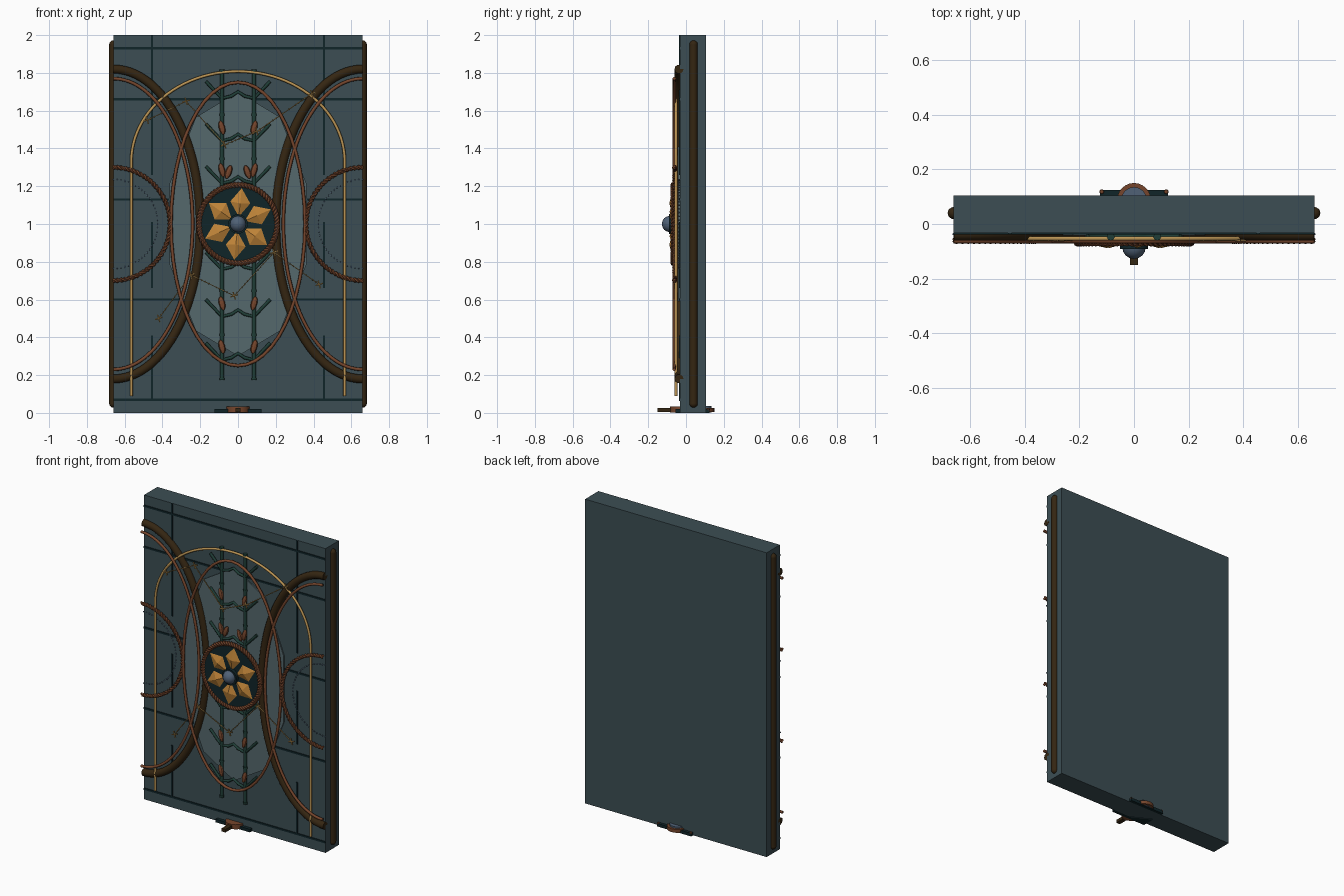
import bpy, bmesh
from math import sin, cos, pi, radians, hypot
from mathutils import Vector, Matrix

cube = bpy.data.objects.get("Cube")
if cube:
    bpy.data.objects.remove(cube, do_unlink=True)


def material(name, r, g, b):
    m = bpy.data.materials.new(name)
    m.use_nodes = True
    m.diffuse_color = (r, g, b, 1)
    m.node_tree.nodes["Principled BSDF"].inputs["Base Color"].default_value = (r, g, b, 1)
    return m


slate = material("slate teal", .045, .076, .088)
glass = material("pale glass", .09, .138, .15)
ink = material("dark teal", .005, .018, .022)
brown = material("dark brown", .035, .019, .006)
copper = material("copper", .18, .06, .025)
gold = material("pale gold", .5, .3, .09)
amber = material("amber", .52, .23, .04)
green = material("bamboo green", .014, .048, .038)
steel = material("blue steel", .08, .12, .18)


def finish(name, bm, mat, smooth=False):
    me = bpy.data.meshes.new(name)
    bmesh.ops.recalc_face_normals(bm, faces=bm.faces)
    bm.to_mesh(me)
    bm.free()
    me.materials.append(mat)
    ob = bpy.data.objects.new(name, me)
    bpy.context.collection.objects.link(ob)
    if smooth:
        bpy.ops.object.select_all(action='DESELECT')
        ob.select_set(True)
        bpy.context.view_layer.objects.active = ob
        bpy.ops.object.shade_smooth_by_angle(angle=radians(40))
    return ob


def box(name, lo, hi, mat):
    bm = bmesh.new()
    size = Vector(hi) - Vector(lo)
    mid = (Vector(hi) + Vector(lo)) / 2
    bmesh.ops.create_cube(bm, size=1, matrix=Matrix.Translation(mid) @ Matrix.Diagonal((*size, 1)))
    return finish(name, bm, mat)


def ball(name, loc, scale, mat, seg=16):
    bm = bmesh.new()
    bmesh.ops.create_uvsphere(bm, u_segments=seg, v_segments=seg // 2, radius=1,
                              matrix=Matrix.Translation(loc) @ Matrix.Diagonal((*scale, 1)))
    return finish(name, bm, mat, True)


def disc(name, loc, r, depth, mat, seg=32, stretch=1, turn=0, upright=True):
    bm = bmesh.new()
    tilt = Matrix.Rotation(pi / 2, 4, 'X') if upright else Matrix()
    m = Matrix.Translation(loc) @ Matrix.Diagonal((1, 1, stretch, 1)) @ tilt @ Matrix.Rotation(turn, 4, 'Z')
    bmesh.ops.create_cone(bm, cap_ends=True, segments=seg, radius1=r, radius2=r, depth=depth, matrix=m)
    return finish(name, bm, mat, seg > 12)


def tube(name, paths, r, mat, res=2, closed=False):
    cu = bpy.data.curves.new(name, 'CURVE')
    cu.dimensions = '3D'
    cu.bevel_depth = r
    cu.bevel_resolution = res
    cu.use_fill_caps = True
    for path in paths:
        sp = cu.splines.new('POLY')
        sp.points.add(len(path) - 1)
        for p, co in zip(sp.points, path):
            p.co = (*co, 1)
        sp.use_cyclic_u = closed
    cu.materials.append(mat)
    ob = bpy.data.objects.new(name, cu)
    bpy.context.collection.objects.link(ob)
    bpy.ops.object.select_all(action='DESELECT')
    ob.select_set(True)
    bpy.context.view_layer.objects.active = ob
    bpy.ops.object.convert(target='MESH')
    bpy.ops.object.shade_smooth_by_angle(angle=radians(50))
    return ob


def oval(cx, cz, y, rx, rz, a0=0, a1=360, n=48):
    steps = [radians(a0 + (a1 - a0) * i / n) for i in range(n + 1)]
    return [(cx + rx * cos(a), y, cz + rz * sin(a)) for a in steps]


def rope(name, cx, y, r, a0, a1, twists, thick):
    # two strands wound around each other along an arc
    n = twists * 8
    strands = []
    for phase in (0, pi):
        path = []
        for i in range(n + 1):
            a = radians(a0 + (a1 - a0) * i / n)
            t = 2 * pi * twists * i / n + phase
            rr = r + thick * .5 * cos(t)
            path.append((cx + rr * cos(a), y + thick * .5 * sin(t), 1 + rr * sin(a)))
        strands.append(path)
    return tube(name, strands, thick * .6, copper, 1)


# door slab and thin inlaid strips
box("door_slab", (-.66, -.033, 0), (.66, .105, 2), slate)
for z in (.07, .6, 1.66, 1.93):
    box("cross_strip", (-.66, -.038, z - .006), (.66, -.03, z + .006), ink)
for s in (-1, 1):
    x0, x1 = sorted((s * .295, s * .66))
    box("short_strip", (x0, -.038, 1.124), (x1, -.03, 1.136), ink)
    for z0, z1 in ((.07, .41), (.66, 1.01), (1.26, 2)):
        box("upright_strip", (s * .455 - .006, -.038, z0), (s * .455 + .006, -.03, z1), ink)

# ten-sided glass panel
disc("glass_panel", (0, -.037, 1), .38, .009, glass, 10, 1.84)

# side features: edge rods, large half ovals, small half circles
for s in (-1, 1):
    tube("edge_rod", [[(s * .66, .04, .05), (s * .66, .04, 1.95)]], .022, brown, 3)
    for z in (.05, 1.95):
        ball("rod_end", (s * .66, .04, z), (.022, .022, .022), brown)
    a0, a1 = (-90, 90) if s < 0 else (90, 270)
    tube("large_half_oval", [oval(s * .66, 1, -.037, .46, .82, a0, a1)], .024, brown, 3)
    tube("copper_half_oval", [oval(s * .66, 1, -.062, .42, .77, a0, a1)], .009, copper)
    rope("rope_half_circle", s * .66, -.06, .3, a0, a1, 22, .012)
    for p in oval(s * .66, 1, -.037, .235, .235, a0, a1, 36):
        ball("bead", p, (.005, .005, .005), steel, 6)
tube("centre_oval", [oval(0, 1, -.062, .355, .75)[:-1]], .009, copper, closed=True)

# golden arch
arch = [(.565, -.053, .09)] + oval(0, 1.33, -.053, .565, .478, 0, 180) + [(-.565, -.053, .09)]
tube("gold_arch", [arch], .008, gold)


def leaf(x, z, lean):
    bm = bmesh.new()
    m = (Matrix.Translation((x, -.055, z)) @ Matrix.Rotation(lean, 4, 'Y')
         @ Matrix.Diagonal((.017, .01, .038, 1)))
    bmesh.ops.create_uvsphere(bm, u_segments=8, v_segments=6, radius=1, matrix=m)
    finish("leaf", bm, copper)


# bamboo canes with zigzag branches and leaves
y = -.046
for s in (-1, 1):
    tube("cane", [[(s * .085, y, .18), (s * .085, y, 1.81)]], .011, green)
    for i in range(8):
        z = .18 + i * .233
        disc("cane_joint", (s * .085, y, z), .014, .012, green, 12, upright=False)
for z in (.28, .51, .76, 1.215, 1.44, 1.665):
    tube("branch", [[(-.17, y, z + .09), (-.085, y, z), (-.035, y, z + .012), (0, y, z + .035),
                     (.035, y, z + .012), (.085, y, z), (.17, y, z + .09)]], .009, green)
    if z < 1.6:
        for s in (-1, 1):
            if z == 1.215:
                leaf(s * .05, z + .06, -s * .35)
            leaf(s * .085, z + .07, s * .25)

# fine gold chains with small crosses
upper = [(-.48, 1.55), (-.275, 1.65), (-.07, 1.42), (.1, 1.49), (.39, 1.69)]
lower = [(-.42, .5), (-.25, .73), (-.02, .62), (.19, .85), (.43, .68)]
for chain in (upper, lower):
    tube("chain", [[(x, -.06, z) for x, z in chain]], .0028, gold, 1)
    for (x, z), (x2, z2) in zip(chain, chain[1:]):
        n = int(hypot(x2 - x, z2 - z) / .02)
        for i in range(n):
            t = i / n
            ball("chain_bead", (x + (x2 - x) * t, -.06, z + (z2 - z) * t), (.004,) * 3, gold, 6)
    for x, z in chain:
        for dx, dz in ((.02, .006), (-.006, .02)):
            tube("cross", [[(x - dx, -.06, z - dz), (x + dx, -.06, z + dz)]], .004, gold, 1)

# central medallion
disc("medallion", (0, -.053, 1), .205, .034, ink, 40)
rope("medallion_rim", 0, -.066, .207, 0, 360, 36, .015)


def petal(angle):
    bm = bmesh.new()
    outline = ((.035, 0), (.115, .056), (.195, 0), (.115, -.056))
    c, s = cos(angle), sin(angle)
    rim = [bm.verts.new((u * c - v * s, -.069, 1 + u * s + v * c)) for u, v in outline]
    top = bm.verts.new((.11 * c, -.088, 1 + .11 * s))
    bm.faces.new(rim)
    for i in range(4):
        bm.faces.new((rim[i], rim[(i + 1) % 4], top))
    finish("petal", bm, amber)


for k in range(6):
    petal(radians(24 + 60 * k))
disc("hub_collar", (0, -.08, 1), .052, .022, ink, 24)
ball("hub", (0, -.085, 1), (.043, .043, .043), steel)

# latch lying flat at the foot of the door
box("latch_plate", (-.125, -.055, 0), (.125, .125, .02), ink)
disc("latch_ring", (0, .088, .016), .062, .022, copper, 24, upright=False)
disc("latch_boss", (0, .088, .02), .047, .034, steel, 24, upright=False)
disc("latch_front_ring", (0, -.022, .018), .062, .03, copper, 24, upright=False)
box("latch_bar", (-.014, -.15, .006), (.014, -.03, .026), brown)
for s in (-1, 1):
    ball("latch_pin", (s * .118, .118, .018), (.009, .009, .009), copper, 8)
